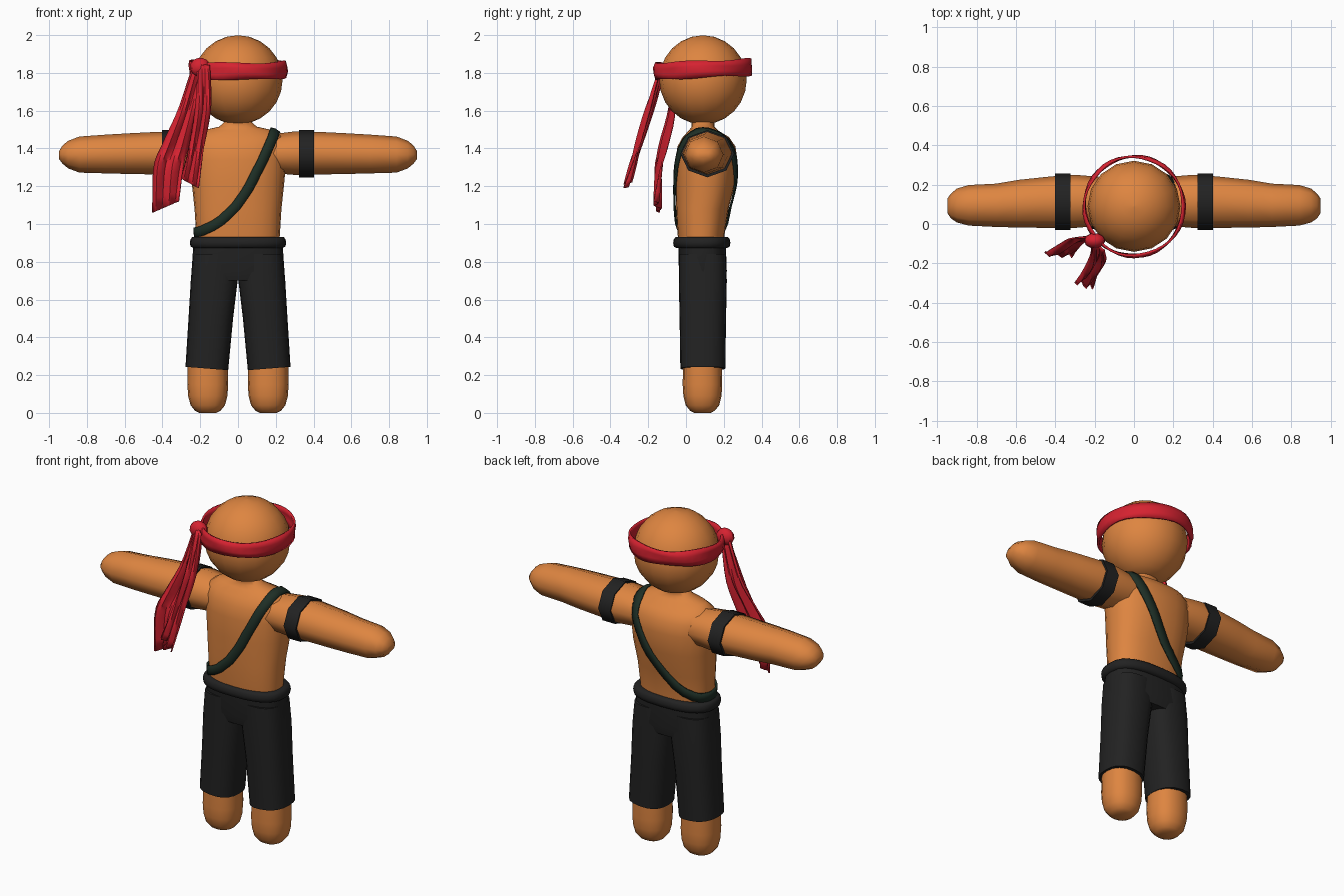
import bpy, math
from math import sin, cos, pi
from mathutils import Vector
from mathutils.bvhtree import BVHTree
import bmesh

if "Cube" in bpy.data.objects:
    bpy.data.objects.remove(bpy.data.objects["Cube"])


def material(name, rgb):
    m = bpy.data.materials.new(name)
    m.diffuse_color = (*rgb, 1)
    m.use_nodes = True
    m.node_tree.nodes["Principled BSDF"].inputs["Base Color"].default_value = m.diffuse_color
    return m


SKIN = material("orange skin", (0.73, 0.235, 0.052))
BLACK = material("black cloth", (0.016, 0.016, 0.016))
RED = material("red cloth", (0.67, 0.016, 0.03))
GREEN = material("dark green strap", (0.013, 0.028, 0.019))
CY = 0.09  # depth of the body axis


def loft(name, rings, mat, caps=True, closed=True, loop=False, angle=60, thick=0):
    """Skin a list of equal-length point rows."""
    bm = bmesh.new()
    rows = [[bm.verts.new(p) for p in r] for r in rings]
    n = len(rows[0])
    pairs = list(zip(rows, rows[1:])) + ([(rows[-1], rows[0])] if loop else [])
    for a, b in pairs:
        for i in range(n if closed else n - 1):
            j = (i + 1) % n
            bm.faces.new((a[i], a[j], b[j], b[i]))
    if caps:
        bm.faces.new(rows[0])
        bm.faces.new(rows[-1])
    bmesh.ops.recalc_face_normals(bm, faces=bm.faces)
    me = bpy.data.meshes.new(name)
    bm.to_mesh(me)
    bm.free()
    me.materials.append(mat)
    ob = bpy.data.objects.new(name, me)
    bpy.context.collection.objects.link(ob)
    bpy.ops.object.select_all(action='DESELECT')
    ob.select_set(True)
    bpy.context.view_layer.objects.active = ob
    bpy.ops.object.shade_smooth_by_angle(angle=math.radians(angle))
    if thick:
        s = ob.modifiers.new("thickness", 'SOLIDIFY')
        s.thickness, s.offset = thick, 0
    return ob


def power(v, p):
    return math.copysign(abs(v) ** (2 / p), v)


def oval(z, x0, x1, y0, y1, p=2.0, n=20, tilt=0.0):
    """Horizontal superellipse ring inside the given bounds."""
    out = []
    for i in range(n):
        a = 2 * pi * i / n
        x = (x0 + x1) / 2 + (x1 - x0) / 2 * power(cos(a), p)
        y = (y0 + y1) / 2 + (y1 - y0) / 2 * power(sin(a), p)
        out.append(Vector((x, y, z + tilt * (x - (x0 + x1) / 2))))
    return out


def upright(x, y0, y1, z0, z1, n=8):
    """Ring around the sideways arm axis."""
    return [Vector((x, (y0 + y1) / 2 + (y1 - y0) / 2 * cos(2 * pi * i / n),
                    (z0 + z1) / 2 + (z1 - z0) / 2 * sin(2 * pi * i / n))) for i in range(n)]


def smooth_path(pts, steps):
    """Catmull-Rom samples through a few points."""
    pts = [Vector(p) for p in pts]
    pts = [2 * pts[0] - pts[1]] + pts + [2 * pts[-1] - pts[-2]]
    out = []
    for k in range(steps + 1):
        u = k / steps * (len(pts) - 3)
        i = min(int(u), len(pts) - 4)
        t = u - i
        a, b, c, d = pts[i:i + 4]
        out.append(0.5 * (2 * b + (c - a) * t + (2 * a - 5 * b + 4 * c - d) * t * t
                          + (3 * b - a - 3 * c + d) * t ** 3))
    return out


# Torso and neck: height, half width, front, back, squareness
torso_rows = [(0.86, .215, -.035, .20, 2.4), (0.95, .222, -.045, .205, 2.4),
              (1.08, .230, -.052, .225, 2.4), (1.22, .245, -.056, .262, 2.3),
              (1.34, .255, -.056, .272, 2.3), (1.41, .255, -.045, .262, 2.3),
              (1.46, .240, -.018, .228, 2.3), (1.495, .19, .015, .17, 2.1),
              (1.515, .10, .03, .15, 2), (1.54, .072, .03, .15, 2), (1.58, .10, .01, .17, 2)]
torso = loft("torso", [oval(z, -w, w, a, b, p, 24) for z, w, a, b, p in torso_rows], SKIN)

# Head
R, HZ = 0.236, 1.763
head_rings = []
for k in range(1, 12):
    t = pi * k / 12
    r = R * sin(t)
    head_rings.append(oval(HZ - R * cos(t), -r, r, CY - r * .98, CY + r * .98, 2, 16))
top = [Vector((v.x * .02, CY + (v.y - CY) * .02, HZ + R)) for v in head_rings[-1]]
loft("head", head_rings + [top], SKIN)

# Arms: distance, front, back, bottom, top
arm_rows = [(.18, -.01, .24, 1.27, 1.475), (.30, -.02, .25, 1.26, 1.49), (.42, -.02, .242, 1.262, 1.488),
            (.58, -.018, .225, 1.265, 1.48), (.70, -.015, .205, 1.268, 1.473), (.84, -.008, .198, 1.272, 1.463),
            (.90, .008, .18, 1.295, 1.44), (.93, .028, .155, 1.32, 1.415), (.948, .055, .13, 1.345, 1.385)]
for side, s in (("left", 1), ("right", -1)):
    loft(side + "_arm", [upright(s * r[0], *r[1:]) for r in arm_rows], SKIN)
    loft(side + "_arm_band", [upright(s * x, -.03, .256, 1.247, 1.497) for x in (.322, .402)], BLACK)

    # Trouser legs, wide and slanted at the hem
    def span(a, b):
        return (a, b) if s > 0 else (-b, -a)
    loft(side + "_trouser_leg",
         [oval(.235, *span(.052, .278), -.03, .208, 2.5, tilt=.08 * s),
          oval(.50, *span(.026, .262), -.034, .212, 2.5),
          oval(.70, *span(.002, .25), -.038, .216, 2.7),
          oval(.84, *span(-.01, .238), -.038, .212, 2.7)], BLACK)

    # Rounded feet
    foot_rows = [(0, .045), (.012, .068), (.04, .091), (.09, .104), (.15, .108), (.30, .105)]
    loft(side + "_foot", [oval(z, s * .16 - r, s * .16 + r, .087 - r * .97, .087 + r * .97, 2.3, 16)
                          for z, r in foot_rows], SKIN)

# Trouser seat
loft("trouser_seat", [oval(.70, -.225, .225, -.025, .205, 3), oval(.75, -.246, .246, -.038, .216, 3),
                      oval(.91, -.235, .235, -.04, .21, 2.7)], BLACK)

# Rolled waistband
loft("waistband", [oval(z, -.255 + d, .255 - d, -.068 + d, .235 - d, 2.6, 28)
                   for z, d in ((.872, .02), (.88, .004), (.90, 0), (.918, .003), (.93, .012), (.93, .04))], BLACK)

# Diagonal strap hugging the torso, front half then back half
bm = bmesh.new()
bm.from_mesh(torso.data)
surface = BVHTree.FromBMesh(bm)
bm.free()
route = [(.195, 1.495), (.165, 1.42), (.10, 1.27), (.01, 1.12), (-.09, 1.02), (-.19, .965), (-.235, .955)]
depth = (0, .10, .16, .17, .16, .10, 0)
front = smooth_path([(x, CY - d, z) for (x, z), d in zip(route, depth)], 24)
back = smooth_path([(x, CY + d, z) for (x, z), d in zip(route, depth)], 24)
guide = front + back[-2:0:-1]
centre = [surface.find_nearest(p)[:2] for p in guide]
strap_rows = []
for i, (p, nrm) in enumerate(centre):
    tangent = centre[(i + 1) % len(centre)][0] - centre[i - 1][0]
    across = tangent.cross(nrm).normalized() * .026
    row = []
    for k in (-1, 0, 1):
        q, qn = surface.find_nearest(p + across * k)[:2]
        row.append(q + qn * .009)
    strap_rows.append(row)
loft("chest_strap", strap_rows, GREEN, caps=False, closed=False, loop=True, thick=.01)

# Headband: slightly rumpled and tilted ring
band_rows = []
for i in range(40):
    a = 2 * pi * i / 40
    row = []
    for k in range(4):
        r = .25 + .004 * sin(5 * a + k * 1.7) + (.005 if k in (1, 2) else 0)
        y = r * sin(a)
        z = 1.776 + .029 * k + .045 * y + .004 * sin(4 * a + k)
        row.append((r * cos(a), CY + y, z))
    band_rows.append(row)
loft("headband", band_rows, RED, caps=False, closed=False, loop=True, thick=.012)

# Knot
loft("headband_knot", [oval(1.83 + .05 * cos(t), -.2 - .055 * sin(t), -.2 + .055 * sin(t),
                            -.085 - .04 * sin(t), -.085 + .04 * sin(t), 2, 10)
                       for t in (.25, .7, 1.2, 1.7, 2.3, 2.9)], RED, angle=35)


def tail(name, left, right, folds):
    """Pleated cloth strip between two edge paths."""
    n, cols = 14, 8
    rows = []
    for k, (a, b) in enumerate(zip(smooth_path(left, n), smooth_path(right, n))):
        row = []
        for c in range(cols + 1):
            p = a.lerp(b, c / cols)
            p.y += .016 * min(1, .3 + k / 6) * sin(folds * pi * c / cols + .25 * k)
            row.append(p)
        rows.append(row)
    loft(name, rows, RED, caps=False, closed=False, angle=35, thick=.008)


tail("long_headband_tail",
     [(-.235, -.07, 1.85), (-.32, -.085, 1.60), (-.40, -.13, 1.42), (-.445, -.15, 1.30), (-.452, -.135, 1.06)],
     [(-.17, -.08, 1.84), (-.22, -.07, 1.60), (-.26, -.11, 1.42), (-.29, -.14, 1.30), (-.315, -.165, 1.12)], 4)
tail("short_headband_tail",
     [(-.215, -.10, 1.85), (-.225, -.18, 1.62), (-.26, -.25, 1.40), (-.30, -.29, 1.24)],
     [(-.15, -.13, 1.84), (-.145, -.20, 1.62), (-.185, -.27, 1.38), (-.21, -.325, 1.19)], 4)
